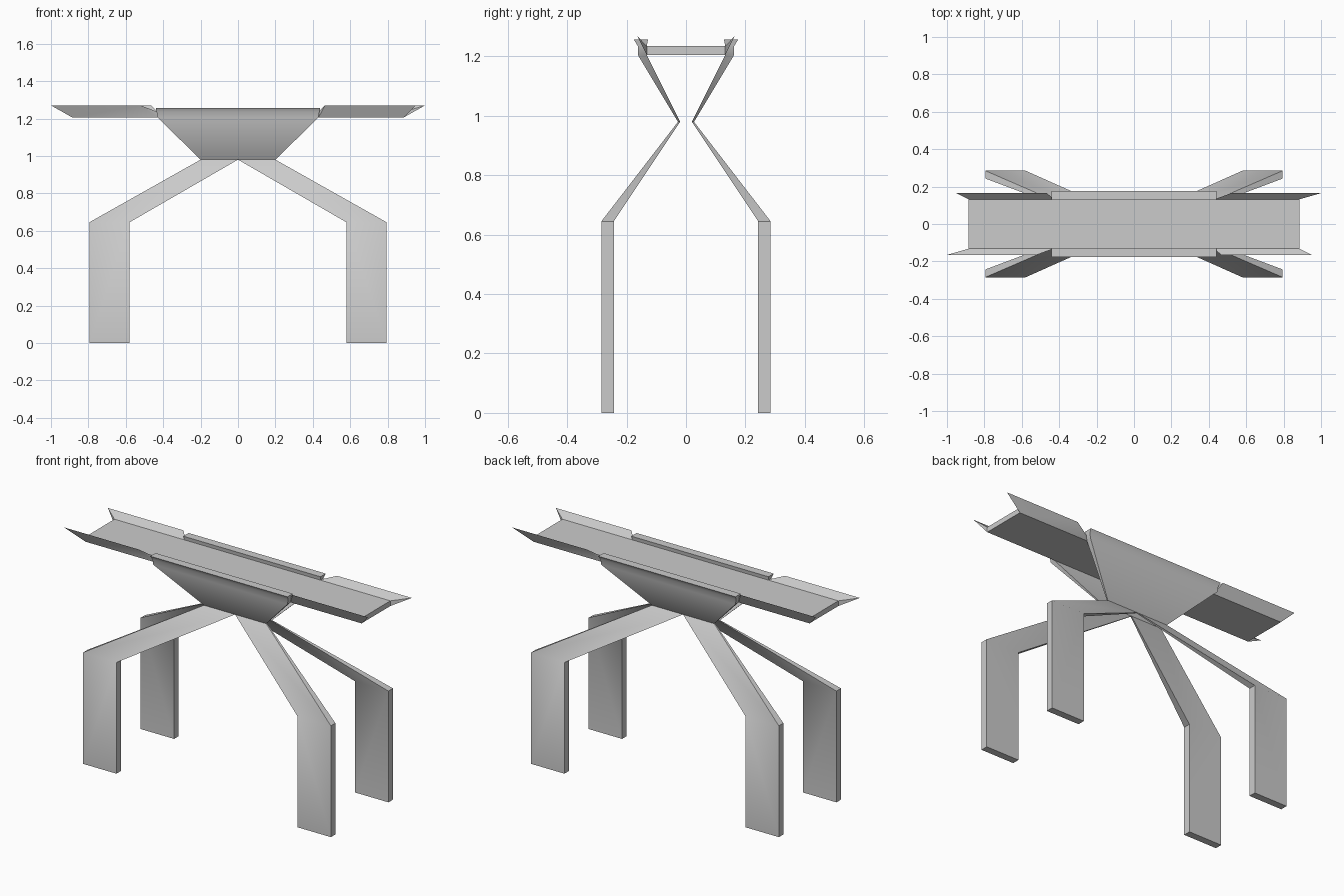
import bpy
import bmesh
from math import radians

cube = bpy.data.objects.get("Cube")
if cube:
    bpy.data.objects.remove(cube, do_unlink=True)

GREY = (0.6, 0.6, 0.6, 1.0)
metal = bpy.data.materials.new("light_grey")
metal.use_nodes = True
metal.diffuse_color = GREY
metal.node_tree.nodes["Principled BSDF"].inputs["Base Color"].default_value = GREY


def loft(name, sections, sx=1, sy=1):
    """Closed solid through matching rings of points, optionally flipped in x or y."""
    bm = bmesh.new()
    rings = [[bm.verts.new((x * sx, y * sy, z)) for x, y, z in ring] for ring in sections]
    n = len(rings[0])
    for a, b in zip(rings, rings[1:]):
        for i in range(n):
            j = (i + 1) % n
            bm.faces.new((a[i], a[j], b[j], b[i]))
    bm.faces.new(rings[0])
    bm.faces.new(rings[-1])
    bmesh.ops.recalc_face_normals(bm, faces=bm.faces)
    mesh = bpy.data.meshes.new(name)
    bm.to_mesh(mesh)
    bm.free()
    mesh.materials.append(metal)
    obj = bpy.data.objects.new(name, mesh)
    bpy.context.collection.objects.link(obj)
    bpy.ops.object.select_all(action="DESELECT")
    obj.select_set(True)
    bpy.context.view_layer.objects.active = obj
    bpy.ops.object.shade_smooth_by_angle(angle=radians(42))
    return obj


def rect(x0, x1, y0, y1, z):
    return [(x0, y0, z), (x1, y0, z), (x1, y1, z), (x0, y1, z)]


# Flat tray floor
loft("tray_floor", [rect(-0.885, 0.885, -0.132, 0.132, z) for z in (1.205, 1.235)])

# Bent legs, thinning towards the hub
leg = [rect(0.58, 0.795, 0.243, 0.285, 0),
       rect(0.58, 0.795, 0.243, 0.285, 0.645),
       rect(0, 0.2, 0.02, 0.027, 0.98)]

# Centre side plate with a flared lip on top
side_plate = [rect(-0.2, 0.2, 0.02, 0.027, 0.98),
              rect(-0.43, 0.43, 0.132, 0.162, 1.205),
              rect(-0.435, 0.435, 0.132, 0.162, 1.235),
              rect(-0.44, 0.44, 0.128, 0.176, 1.257)]


def wall(inner_tip, outer_tip):
    """Flared tray wall, triangular in section with a sharp top edge."""
    return [[(base, 0.132, 1.205), (base, 0.132, 1.235), (tip, 0.165, 1.27)]
            for base, tip in ((0.43, inner_tip), (0.885, outer_tip))]


long_wall, short_wall = wall(0.52, 1.0), wall(0.465, 0.95)

for sy, depth in ((-1, "front"), (1, "back")):
    loft(f"{depth}_side_plate", side_plate, 1, sy)
    for sx, side in ((-1, "right"), (1, "left")):
        loft(f"{depth}_{side}_leg", leg, sx, sy)
        # The longer walls sit on opposite corners
        loft(f"{depth}_{side}_tray_wall", long_wall if sx == sy else short_wall, sx, sy)
